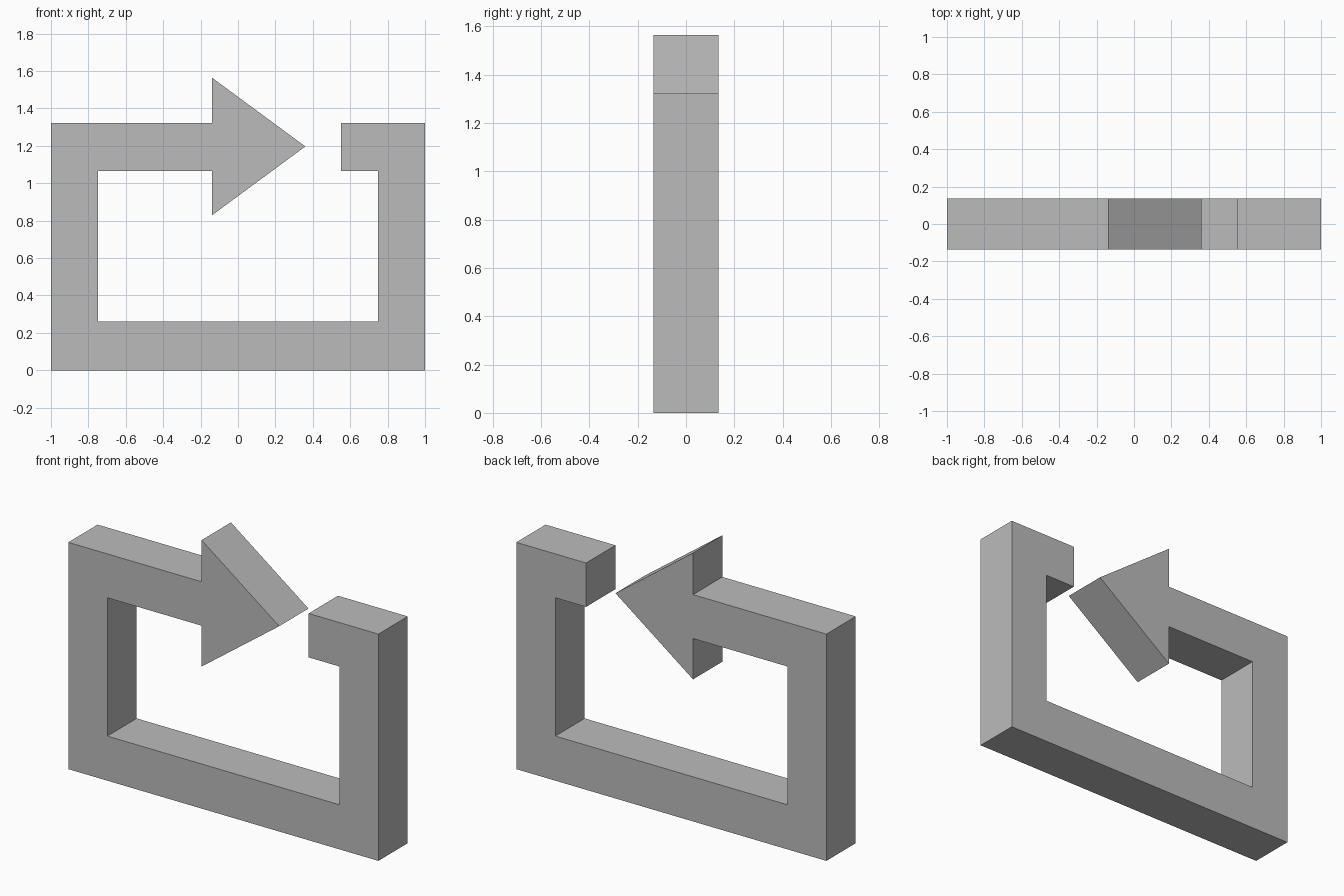
import bpy
import bmesh

cube = bpy.data.objects.get("Cube")
if cube:
    bpy.data.objects.remove(cube, do_unlink=True)

# Plain grey material
grey = bpy.data.materials.new("grey")
grey.use_nodes = True
colour = (0.5, 0.5, 0.5, 1.0)
grey.diffuse_color = colour
grey.node_tree.nodes["Principled BSDF"].inputs["Base Color"].default_value = colour

# Main dimensions
DEPTH = 0.27
HALF = 1.0                 # outer half width
INNER = 0.748              # inner half width
TOP, UNDER = 1.322, 1.066  # upper bar
FLOOR = 0.26               # top of lower bar
NECK, TIP = -0.14, 0.36    # arrowhead base and point
HEAD_TOP, HEAD_LOW = 1.565, 0.828
STUB = 0.55                # end of the short return bar

# Outline of the looping arrow, from the lower left corner anticlockwise
outline = [
    (-HALF, 0), (HALF, 0), (HALF, TOP), (STUB, TOP), (STUB, UNDER),
    (INNER, UNDER), (INNER, FLOOR), (-INNER, FLOOR), (-INNER, UNDER),
    (NECK, UNDER), (NECK, HEAD_LOW), (TIP, (HEAD_TOP + HEAD_LOW) / 2),
    (NECK, HEAD_TOP), (NECK, TOP), (-HALF, TOP),
]


def extrude_outline(name, points, depth, material):
    """Extrude an x-z outline along y, centred on y = 0."""
    bm = bmesh.new()
    face = bm.faces.new([bm.verts.new((x, -depth / 2, z)) for x, z in points])
    result = bmesh.ops.extrude_face_region(bm, geom=[face], use_keep_orig=True)
    moved = [v for v in result["geom"] if isinstance(v, bmesh.types.BMVert)]
    bmesh.ops.translate(bm, verts=moved, vec=(0, depth, 0))
    bmesh.ops.recalc_face_normals(bm, faces=bm.faces)
    mesh = bpy.data.meshes.new(name)
    bm.to_mesh(mesh)
    bm.free()
    mesh.materials.append(material)
    obj = bpy.data.objects.new(name, mesh)
    bpy.context.collection.objects.link(obj)
    return obj


extrude_outline("loop_arrow", outline, DEPTH, grey)
